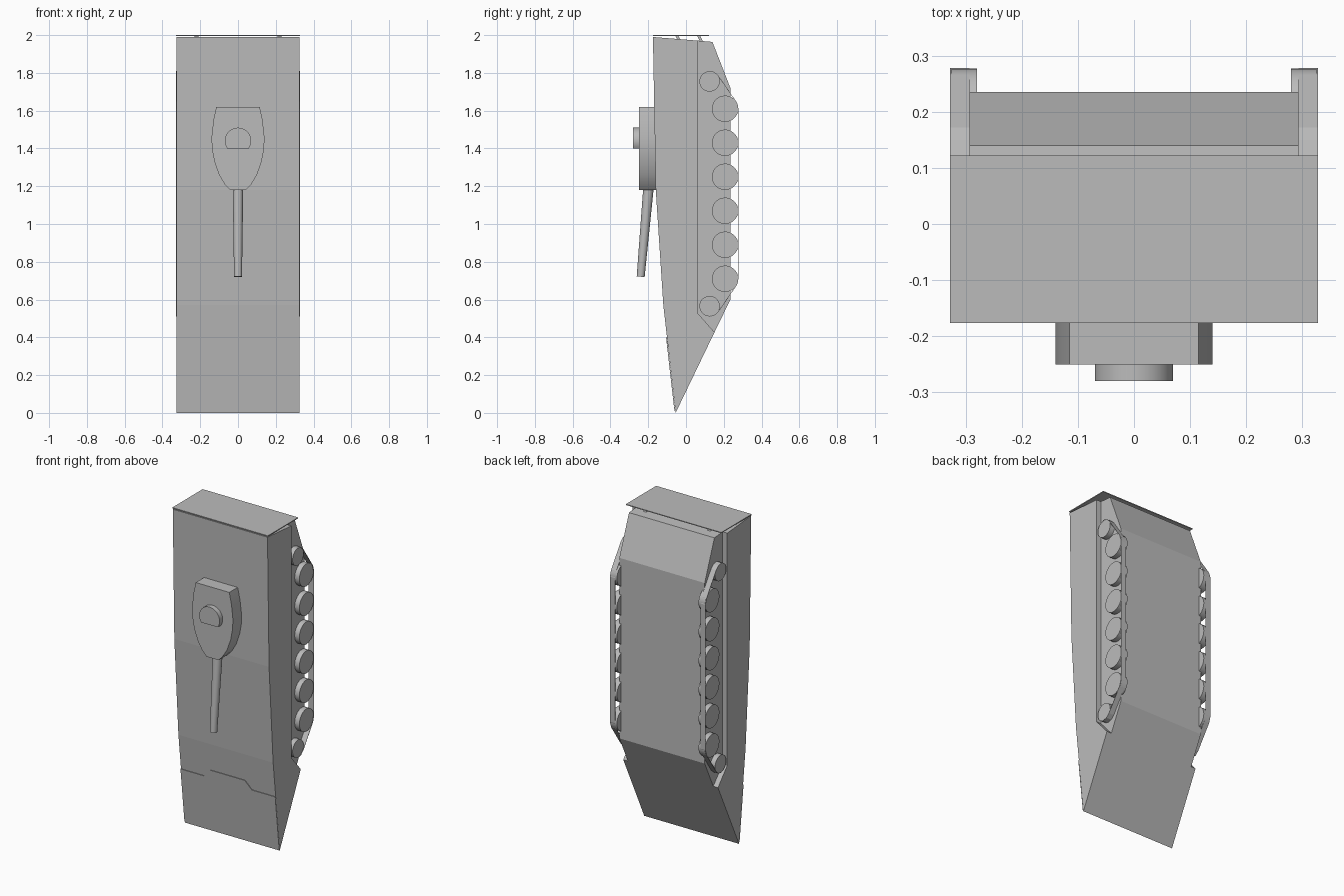
import bpy, bmesh, math
from mathutils import Vector

cube = bpy.data.objects.get("Cube")
if cube:
    bpy.data.objects.remove(cube, do_unlink=True)

grey = bpy.data.materials.new("plain grey")
grey.use_nodes = True
grey.diffuse_color = (0.5, 0.5, 0.5, 1)
grey.node_tree.nodes["Principled BSDF"].inputs["Base Color"].default_value = (0.5, 0.5, 0.5, 1)


def finish(name, bm, smooth=False):
    bmesh.ops.recalc_face_normals(bm, faces=bm.faces[:])
    mesh = bpy.data.meshes.new(name)
    bm.to_mesh(mesh)
    bm.free()
    mesh.materials.append(grey)
    ob = bpy.data.objects.new(name, mesh)
    bpy.context.collection.objects.link(ob)
    if smooth:
        bpy.ops.object.select_all(action="DESELECT")
        bpy.context.view_layer.objects.active = ob
        ob.select_set(True)
        bpy.ops.object.shade_smooth_by_angle(angle=math.radians(35))
    return ob


def prism(name, points, offset, smooth=False):
    """Extrude a closed outline of 3D points by an offset."""
    bm = bmesh.new()
    face = bm.faces.new([bm.verts.new(p) for p in points])
    new = bmesh.ops.extrude_face_region(bm, geom=[face])["geom"]
    moved = [v for v in new if isinstance(v, bmesh.types.BMVert)]
    bmesh.ops.translate(bm, vec=offset, verts=moved)
    return finish(name, bm, smooth)


def side_prism(name, profile, x0, x1, smooth=False):
    return prism(name, [(x0, y, z) for y, z in profile], (x1 - x0, 0, 0), smooth)


def front_prism(name, outline, y0, y1, smooth=False):
    return prism(name, [(x, y0, z) for x, z in outline], (0, y1 - y0, 0), smooth)


def circle(cy, cz, r, n=28):
    return [(cy + r * math.cos(2 * math.pi * i / n), cz + r * math.sin(2 * math.pi * i / n))
            for i in range(n)]


W, INNER = 0.325, 0.293

# Wide upper hull with wedge nose, and narrower belly between the tracks
side_prism("upper_hull", [(-0.055, 0), (-0.12, 0.57), (-0.16, 1.18), (-0.175, 1.99),
                          (0.06, 1.971), (0.06, 0.53), (0.151, 0.427)], -W, W)
side_prism("lower_hull", [(0, 1.976), (0.14, 1.964), (0.235, 1.72), (0.235, 0.6),
                          (0.151, 0.427), (0, 0.427)], -INNER, INNER)

# Thin folding plate on the nose
half = [(W, 0.01), (W, 0.35), (0.165, 0.35), (0.12, 0.4)]
vane = half + [(-x, z) for x, z in reversed(half)]
prism("nose_plate", [(x, -0.056 - 0.114 * z, z) for x, z in vane], (0, -0.004, 0))

# Stern plate and its hinge arms
side_prism("stern_plate", [(-0.176, 1.994), (-0.176, 2), (0.122, 2), (0.122, 1.995)], -0.328, 0.328)
for side, s in (("left", 1), ("right", -1)):
    for label, y in (("upper", -0.04), ("lower", 0.075)):
        side_prism(f"{side}_{label}_hinge", [(y - 0.015, 1.995), (y, 1.996), (y + 0.015, 1.965),
                                             (y, 1.965)], s * 0.21, s * 0.23)

# Turret with bowed cheeks
cheek = [(0.115, 1.62), (0.13, 1.55), (0.14, 1.46), (0.138, 1.4), (0.125, 1.33),
         (0.1, 1.26), (0.07, 1.21), (0.042, 1.18)]
front_prism("turret", cheek + [(-x, z) for x, z in reversed(cheek)], -0.25, -0.15, True)

# Hatch: a round drum cut flat on one side
arc = [math.radians(-35 + 250 * i / 24) for i in range(25)]
front_prism("hatch", [(0.07 * math.cos(a), 1.44 + 0.07 * math.sin(a)) for a in arc],
            -0.28, -0.24, True)

# Tapered gun barrel
start, end = Vector((0, -0.197, 1.21)), Vector((0, -0.24, 0.721))
bm = bmesh.new()
bmesh.ops.create_cone(bm, cap_ends=True, segments=20, radius1=0.028, radius2=0.021,
                      depth=(end - start).length)
bm.transform((end - start).to_track_quat("Z", "Y").to_matrix().to_4x4())
bmesh.ops.translate(bm, vec=(start + end) / 2, verts=bm.verts[:])
finish("gun_barrel", bm, True)

# Road wheels, end wheels and thin track belt on each side
for side, s in (("left", 1), ("right", -1)):
    for i in range(6):
        side_prism(f"{side}_road_wheel_{i + 1}", circle(0.207, 0.71 + 0.18 * i, 0.07),
                   s * 0.28, s * W, True)
    for label, z in (("front", 0.565), ("rear", 1.755)):
        side_prism(f"{side}_{label}_end_wheel", circle(0.125, z, 0.054), s * 0.28, s * W, True)
    run = [(0.122, 0.509), (0.15, 0.515), (0.172, 0.535), (0.266, 0.672), (0.278, 0.71),
           (0.278, 1.61), (0.266, 1.648), (0.172, 1.785), (0.15, 1.805), (0.122, 1.811)]
    inside = [(y - 0.003, z) for y, z in reversed(run)]
    side_prism(f"{side}_track", run + inside, s * INNER, s * 0.328)
